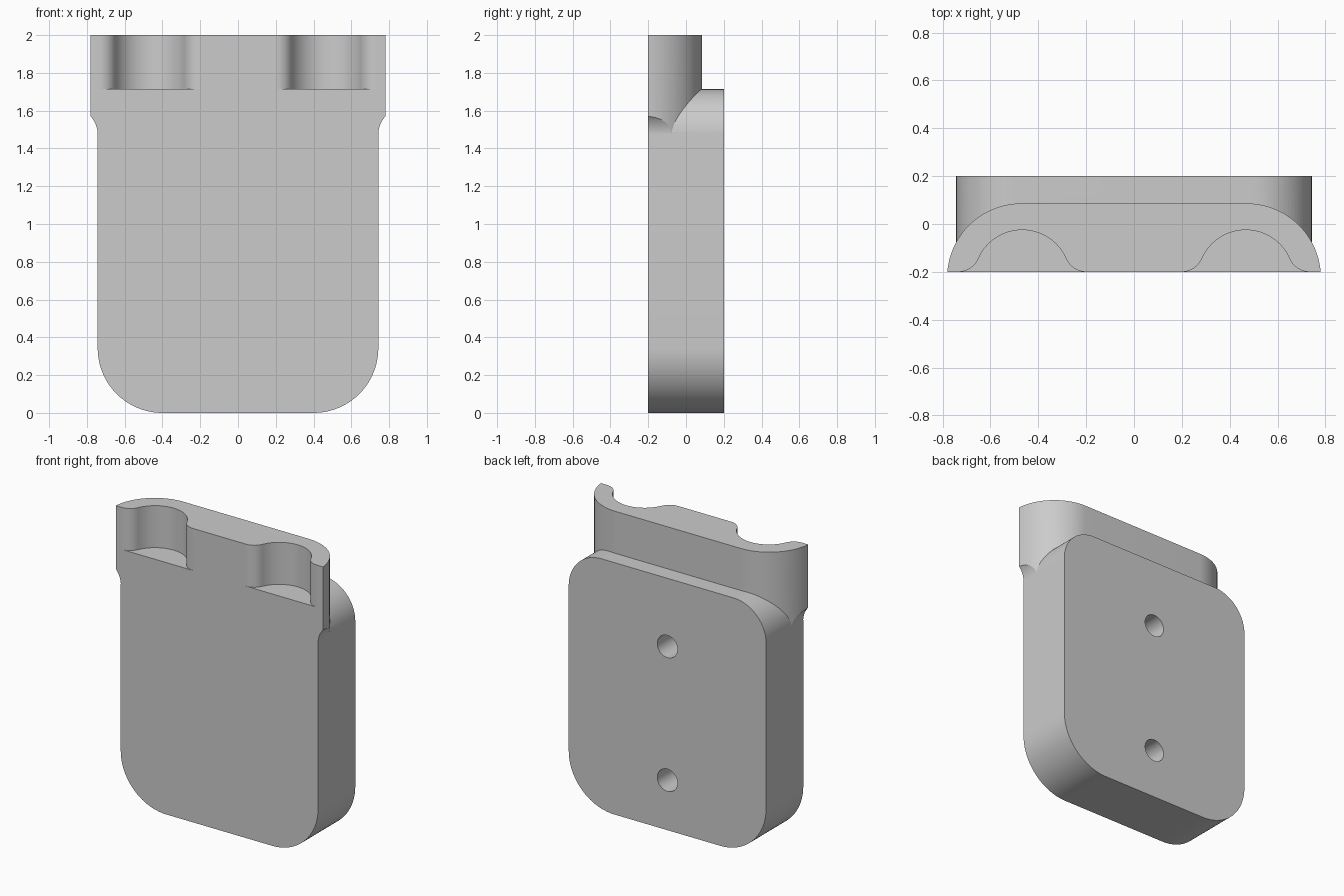
import bpy, bmesh
from math import sin, cos, atan2, pi, radians, sqrt

cube = bpy.data.objects.get("Cube")
if cube:
    bpy.data.objects.remove(cube, do_unlink=True)

grey = bpy.data.materials.new("plain grey")
grey.use_nodes = True
grey.diffuse_color = (0.6, 0.6, 0.6, 1)
bsdf = next(n for n in grey.node_tree.nodes if n.type == 'BSDF_PRINCIPLED')
bsdf.inputs["Base Color"].default_value = (0.6, 0.6, 0.6, 1)


def arc(cx, cy, r, a0, a1, n=20):
    """Points along a circular arc, angles in radians."""
    return [(cx + r * cos(a0 + (a1 - a0) * i / n),
             cy + r * sin(a0 + (a1 - a0) * i / n)) for i in range(n + 1)]


def mirrored(half, cx=0.0):
    """Close a right-hand half outline with its reflection about x = cx."""
    return half + [(2 * cx - x, y) for x, y in reversed(half)]


def prism(name, outline, axis, lo, hi):
    """Extrude an outline along z (outline in x, y) or y (outline in x, z)."""
    bm = bmesh.new()
    put = (lambda p, d: (p[0], p[1], d)) if axis == 'z' else (lambda p, d: (p[0], d, p[1]))
    face = bm.faces.new([bm.verts.new(put(p, lo)) for p in outline])
    ext = bmesh.ops.extrude_face_region(bm, geom=[face])
    moved = [v for v in ext['geom'] if isinstance(v, bmesh.types.BMVert)]
    shift = (0, 0, hi - lo) if axis == 'z' else (0, hi - lo, 0)
    bmesh.ops.translate(bm, verts=moved, vec=shift)
    bmesh.ops.recalc_face_normals(bm, faces=bm.faces[:])
    mesh = bpy.data.meshes.new(name)
    bm.to_mesh(mesh)
    bm.free()
    mesh.materials.append(grey)
    obj = bpy.data.objects.new(name, mesh)
    bpy.context.collection.objects.link(obj)
    return obj


def combine(target, other, operation):
    """Apply a boolean and discard the helper."""
    mod = target.modifiers.new(operation.lower(), 'BOOLEAN')
    mod.object, mod.operation, mod.solver = other, operation, 'EXACT'
    bpy.context.view_layer.objects.active = target
    bpy.ops.object.modifier_apply(modifier=mod.name)
    bpy.data.objects.remove(other, do_unlink=True)


W, FRONT, BACK = 0.743, -0.2, 0.2
SHELF = 1.714

# Main body: slab with large lower and smaller upper corner radii
R_LOW, R_UP = 0.343, 0.245
body = prism("holder_body", mirrored(
    arc(W - R_LOW, R_LOW, R_LOW, -pi / 2, 0)
    + arc(W - R_UP, SHELF - R_UP, R_UP, 0, pi / 2)), 'y', FRONT, BACK)

# Upper block: rounded back, flat front
R_BLOCK = 0.311
cy = 0.086 - R_BLOCK
block = prism("upper_block", mirrored(
    arc(0.47, cy, R_BLOCK, atan2(FRONT - cy, 0.31), pi / 2, 28)), 'z', 1.3, 2.0)

# Flared underside where the wider block meets the body
R_FLARE = 0.154
flare = prism("flare_outline", mirrored(
    [(0.72, 1.2), (0.72, 1.45)]
    + arc(W - 0.001 + R_FLARE, 1.469, R_FLARE, pi, pi - radians(46), 12)
    + [(0.85, 1.6), (0.85, 2.2)]), 'y', -0.4, 0.4)
combine(block, flare, 'INTERSECT')
combine(body, block, 'UNION')

# Two scooped pockets with rounded lips, open at the front and top
R_POCKET, REACH, DROP = 0.2, 0.267, 0.025
R_LIP = (REACH ** 2 + DROP ** 2 - R_POCKET ** 2) / (2 * (R_POCKET - DROP))
tangent = atan2(R_LIP + DROP, REACH)
for cx in (-0.467, 0.467):
    lip = arc(cx + REACH, FRONT + R_LIP, R_LIP, -pi / 2, -pi + -tangent + 2 * tangent - 2 * tangent, 10)
    # The lip ends where it touches the main scoop
    scoop = arc(cx, FRONT - DROP, R_POCKET, tangent, pi / 2, 20)
    lip = arc(cx + REACH, FRONT + R_LIP, R_LIP, -pi / 2, tangent - pi, 10)
    pocket = prism("pocket_cutter", mirrored(
        [(cx + REACH, -0.4)] + lip + scoop[1:-1], cx), 'z', SHELF, 2.2)
    combine(body, pocket, 'DIFFERENCE')

# Two blind screw holes in the back
for z in (0.34, 1.25):
    hole = prism("hole_cutter", arc(0, z, 0.076, 0, 2 * pi, 40)[:-1], 'y', -0.05, 0.4)
    combine(body, hole, 'DIFFERENCE')

# Smooth curves, crisp edges
bpy.ops.object.select_all(action='DESELECT')
body.select_set(True)
bpy.context.view_layer.objects.active = body
bpy.ops.object.shade_smooth_by_angle(angle=radians(25))
